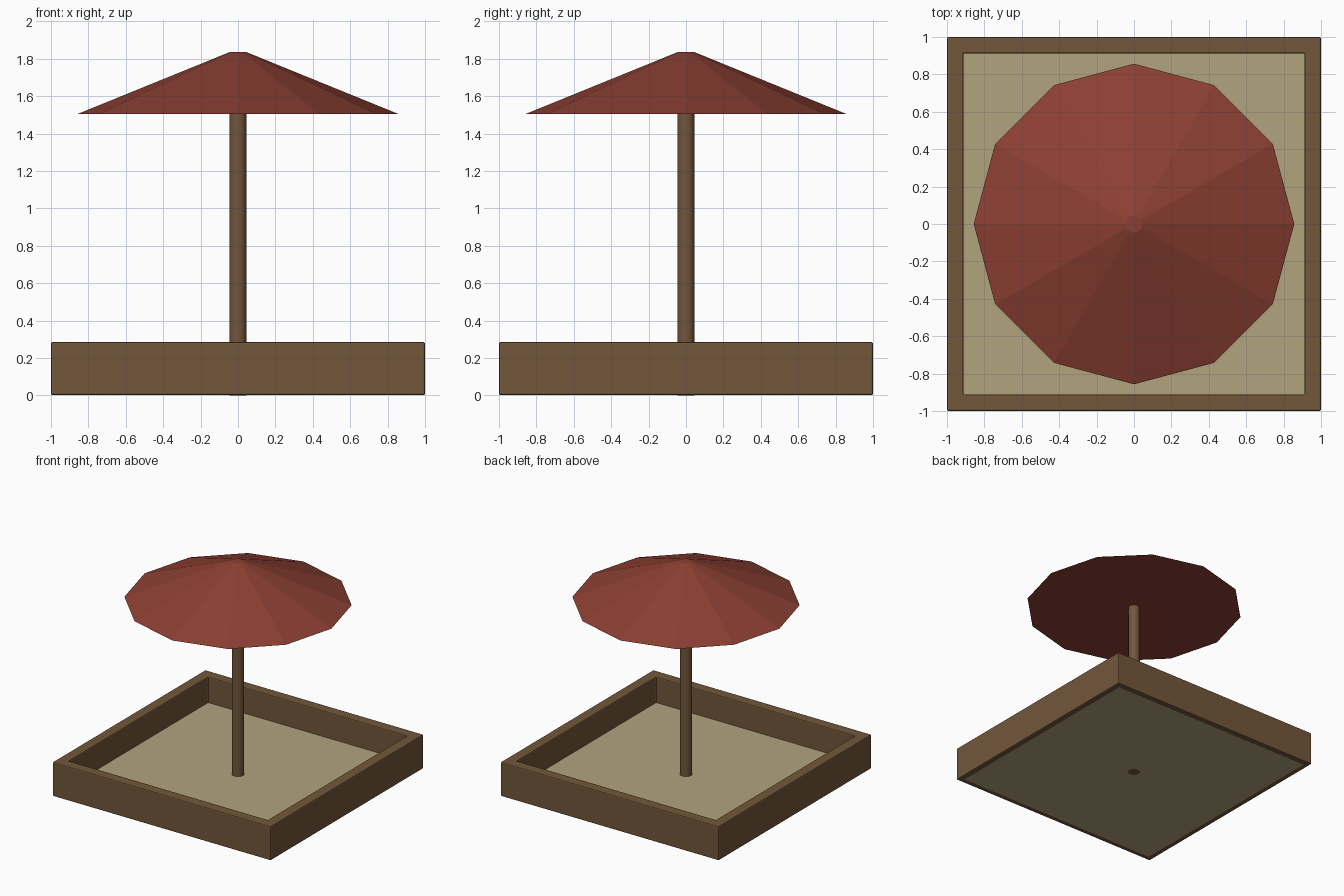
import bpy
import bmesh

cube = bpy.data.objects.get("Cube")
if cube:
    bpy.data.objects.remove(cube, do_unlink=True)


def to_linear(c):
    return c / 12.92 if c <= 0.04045 else ((c + 0.055) / 1.055) ** 2.4


def make_material(name, srgb):
    mat = bpy.data.materials.new(name)
    mat.use_nodes = True
    colour = (*[to_linear(c) for c in srgb], 1.0)
    mat.diffuse_color = colour
    bsdf = mat.node_tree.nodes["Principled BSDF"]
    bsdf.inputs["Base Color"].default_value = colour
    bsdf.inputs["Roughness"].default_value = 0.9
    return mat


wood = make_material("brown wood", (0.45, 0.34, 0.23))
sand_colour = make_material("pale sand", (0.70, 0.64, 0.50))
red = make_material("brick red cloth", (0.55, 0.25, 0.20))


def finish(name, bm, mat):
    mesh = bpy.data.meshes.new(name)
    bmesh.ops.recalc_face_normals(bm, faces=bm.faces)
    bm.to_mesh(mesh)
    bm.free()
    mesh.materials.append(mat)
    obj = bpy.data.objects.new(name, mesh)
    bpy.context.collection.objects.link(obj)
    return obj


def tapered_cylinder(name, sides, r_low, r_high, z_low, z_high, mat):
    bm = bmesh.new()
    bmesh.ops.create_cone(bm, cap_ends=True, segments=sides,
                          radius1=r_low, radius2=r_high, depth=z_high - z_low)
    bmesh.ops.translate(bm, verts=bm.verts, vec=(0, 0, (z_low + z_high) / 2))
    return finish(name, bm, mat)


# Square wooden frame: a rectangular section carried round four corners
OUTER, INNER, LOW, HIGH = 1.0, 0.912, 0.002, 0.285
section = [(OUTER, LOW), (OUTER, HIGH), (INNER, HIGH), (INNER, LOW)]
corners = [(1, 1), (-1, 1), (-1, -1), (1, -1)]
bm = bmesh.new()
rings = [[bm.verts.new((sx * r, sy * r, z)) for r, z in section]
         for sx, sy in corners]
for i in range(4):
    a, b = rings[i], rings[(i + 1) % 4]
    for j in range(4):
        k = (j + 1) % 4
        bm.faces.new((a[j], b[j], b[k], a[k]))
frame = finish("sandbox_frame", bm, wood)
bevel = frame.modifiers.new("softened edges", "BEVEL")
bevel.width = 0.008
bevel.segments = 2

# Sand slab, running into the frame walls
bm = bmesh.new()
bmesh.ops.create_cube(bm, size=1)
bmesh.ops.scale(bm, verts=bm.verts, vec=(1.91, 1.91, 0.07))
bmesh.ops.translate(bm, verts=bm.verts, vec=(0, 0, 0.036))
finish("sand", bm, sand_colour)

# Centre pole, smooth round its side
pole = tapered_cylinder("parasol_pole", 24, 0.046, 0.046, 0.0, 1.51, wood)
bpy.ops.object.select_all(action="DESELECT")
pole.select_set(True)
bpy.context.view_layer.objects.active = pole
bpy.ops.object.shade_smooth_by_angle()

# Twelve-sided faceted canopy with a small flat top
tapered_cylinder("parasol_canopy", 12, 0.857, 0.046, 1.505, 1.835, red)
